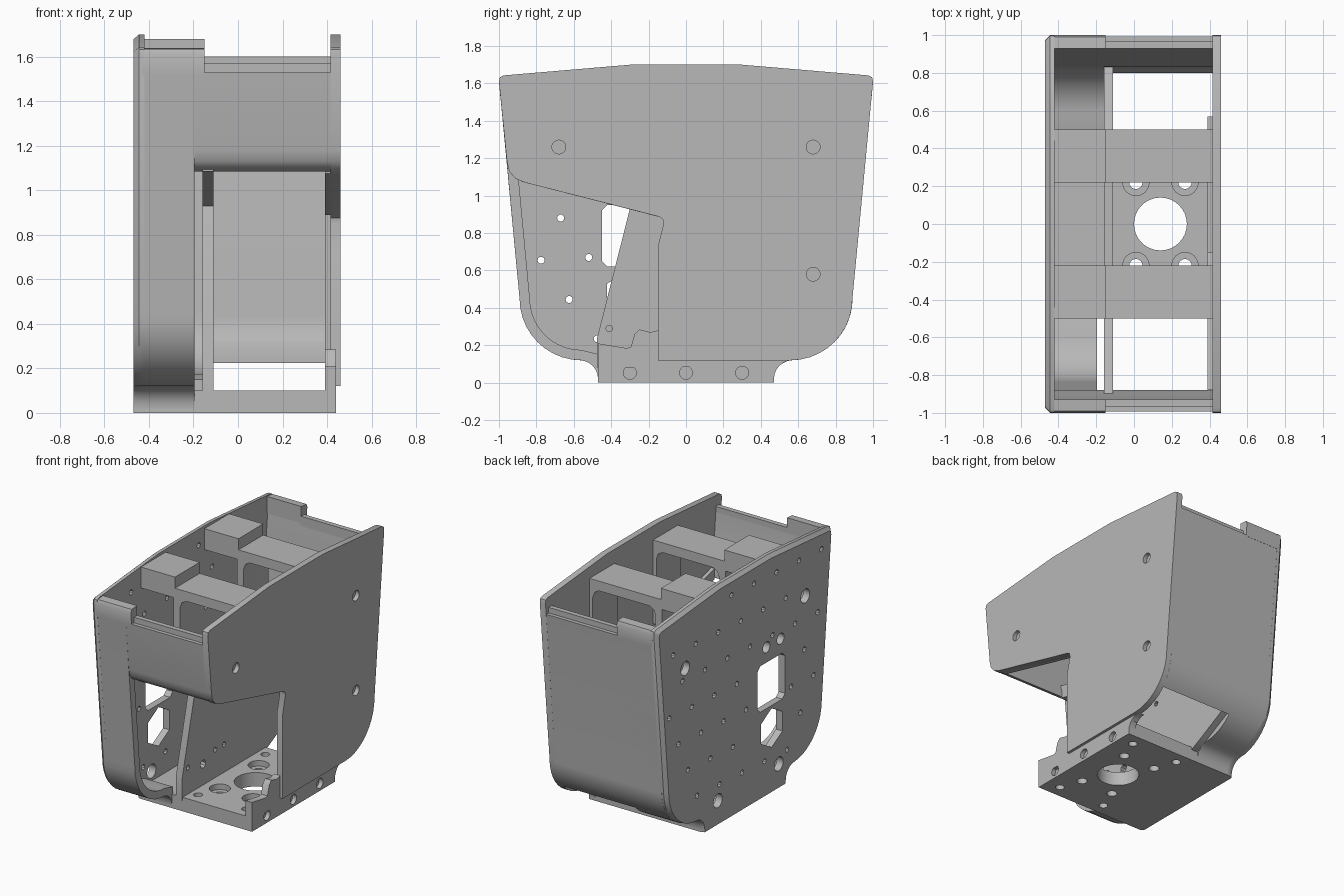
import bpy, bmesh, math
from mathutils import Matrix, Vector

cube = bpy.data.objects.get("Cube")
if cube:
    bpy.data.objects.remove(cube)

grey = bpy.data.materials.new("warm_grey")
grey.use_nodes = True
grey.diffuse_color = (0.48, 0.48, 0.48, 1)
grey.node_tree.nodes["Principled BSDF"].inputs["Base Color"].default_value = (0.48, 0.48, 0.48, 1)
parts = []


def finish(name, bm):
    bmesh.ops.recalc_face_normals(bm, faces=bm.faces)
    mesh = bpy.data.meshes.new(name)
    bm.to_mesh(mesh)
    bm.free()
    mesh.materials.append(grey)
    ob = bpy.data.objects.new(name, mesh)
    bpy.context.collection.objects.link(ob)
    parts.append(ob)
    return ob


def add_prism(bm, pts, lo, hi, axis="x"):
    """Extrude a profile along x (points are y, z) or y (points are x, z)."""
    def ring(level):
        return [bm.verts.new((level, *p) if axis == "x" else (p[0], level, p[1])) for p in pts]
    a, b = ring(lo), ring(hi)
    bm.faces.new(a[::-1])
    bm.faces.new(b)
    for i in range(len(pts)):
        bm.faces.new((a[i - 1], a[i], b[i], b[i - 1]))


def prism(name, pts, lo, hi, axis="x"):
    bm = bmesh.new()
    add_prism(bm, pts, lo, hi, axis)
    return finish(name, bm)


def rect(a0, a1, b0, b1, c=0.0):
    """Rectangle profile with optional cut corners."""
    if not c:
        return [(a0, b0), (a1, b0), (a1, b1), (a0, b1)]
    return [(a0 + c, b0), (a1 - c, b0), (a1, b0 + c), (a1, b1 - c),
            (a1 - c, b1), (a0 + c, b1), (a0, b1 - c), (a0, b0 + c)]


def arc(cy, cz, r, start, end, n=10):
    angles = [math.radians(start + (end - start) * i / n) for i in range(n + 1)]
    return [(cy + r * math.cos(a), cz + r * math.sin(a)) for a in angles]


def add_hole(bm, centre, r, depth, axis="x", sides=16):
    turn = Matrix.Rotation(math.pi / 2, 4, "Y") if axis == "x" else Matrix()
    bmesh.ops.create_cone(bm, cap_ends=True, segments=sides, radius1=r, radius2=r,
                          depth=depth, matrix=Matrix.Translation(centre) @ turn)


def cut(ob, bm):
    cutter = finish("cutter", bm)
    parts.remove(cutter)
    cutter.hide_render = True
    mod = ob.modifiers.new("cut", "BOOLEAN")
    mod.operation, mod.solver, mod.object = "DIFFERENCE", "EXACT", cutter
    bpy.context.view_layer.objects.active = ob
    bpy.ops.object.modifier_apply(modifier=mod.name)
    bpy.data.objects.remove(cutter)


def flip(pts):
    return [(-y, z) for y, z in reversed(pts)]


def edge_y(z):
    return 0.89 + 0.11 * (z - 0.45) / 1.17


# Outline shared by the side plates and end walls
top = [(0.3, 1.7), (0.975, 1.643), (0.995, 1.633), (1.0, 1.61)]
curve = arc(0.56, 0.45, 0.33, 0, -90)
foot = arc(0.57, 0.02, 0.1, 90, 180, 6) + [(0.47, 0)]
half = top + curve + foot

# Full side plate with a chamfered outer rim
bm = bmesh.new()
add_prism(bm, half + flip(half), -0.445, -0.42)
bm.faces.ensure_lookup_table()
cap = bmesh.ops.extrude_face_region(bm, geom=[bm.faces[0]])["geom"]
for v in cap:
    if isinstance(v, bmesh.types.BMVert):
        v.co = Vector((-0.47, v.co.y * 0.975, v.co.z * 0.987))
for f in [f for f in bm.faces if all(abs(v.co.x + 0.445) < 0.001 for v in f.verts)]:
    bm.faces.remove(f)
side_plate = finish("full_side_plate", bm)

bm = bmesh.new()
add_prism(bm, rect(-0.45, -0.14, 0.62, 0.95, 0.03), -0.6, -0.3)
add_prism(bm, arc(-0.3, 0.46, 0.14, 30, 330, 5), -0.6, -0.3)
big = [(-0.68, 1.26, 0.05), (0.68, 1.26, 0.05), (-0.38, 0.17, 0.05),
       (0.31, 0.17, 0.05), (-0.4, 1.06, 0.04), (-0.24, 1.06, 0.04)]
for y, z, r in big:
    add_hole(bm, (-0.45, y, z), r, 0.3)
# Slanted lattice of small fixing holes
keep_out = big + [(-0.3, 0.78, 0.21), (-0.3, 0.46, 0.16)]
for i in range(-9, 10):
    for j in range(-9, 10):
        y, z = -0.67 - 0.105 * i + 0.15 * j, 0.88 - 0.225 * i - 0.21 * j
        inside = 0.2 < z < 1.6 and abs(y) < edge_y(z) - 0.07 - max(0, 0.5 - z) * 0.8
        if inside and all(math.hypot(y - a, z - b) > r + 0.03 for a, b, r in keep_out):
            add_hole(bm, (-0.45, y, z), 0.019, 0.3, sides=10)
cut(side_plate, bm)

# Side plate with the open lower front
slope = [(-0.15, 0.12), (-0.15, 0.73), (-0.12, 0.85), (-0.125, 0.875), (-0.145, 0.888),
         (-0.86, 1.07), (-0.91, 1.09), (-0.945, 1.13), (-0.957, 1.18)]
cut_plate = prism("cutaway_side_plate", top + curve + slope + flip(top), 0.415, 0.46)
bm = bmesh.new()
for y, z in [(-0.68, 1.26), (0.68, 1.26), (0.68, 0.58)]:
    add_hole(bm, (0.46, y, z), 0.037, 0.06)
cut(cut_plate, bm)
prism("slope_rim", [(-0.15, 0.888), (-0.88, 1.075), (-0.88, 1.15), (-0.15, 0.96)], 0.39, 0.42)

# Base block with bores
base = prism("base", rect(-0.47, 0.47, 0, 0.1), -0.44, 0.44)
bm = bmesh.new()
add_hole(bm, (0.14, 0, 0.05), 0.14, 0.4, "z", 32)
for x in (0.01, 0.27):
    for y in (-0.22, 0.22):
        add_hole(bm, (x, y, 0.1), 0.07, 0.08, "z")
cut(base, bm)
bm = bmesh.new()
for x in (0.01, 0.27):
    for y in (-0.22, 0.22):
        add_hole(bm, (x, y, 0.05), 0.035, 0.4, "z")
for x in (-0.05, 0.33):
    for y in (-0.38, 0.38):
        add_hole(bm, (x, y, 0.05), 0.03, 0.4, "z")
for y in (-0.3, 0, 0.3):
    add_hole(bm, (0.44, y, 0.053), 0.035, 0.06)
cut(base, bm)

# Raised rims on the open side of the base, and fillets to the end walls
prism("base_front_rim", [(-0.47, 0.08), (-0.15, 0.08), (-0.15, 0.28), (-0.19, 0.27), (-0.25, 0.285),
                         (-0.275, 0.26), (-0.295, 0.19), (-0.32, 0.185), (-0.47, 0.21)], 0.39, 0.44)
prism("base_side_rim", rect(-0.15, 0.47, 0.09, 0.2), 0.39, 0.418)
prism("base_side_ledge", rect(-0.15, 0.47, 0.09, 0.12), 0.39, 0.44)
fillet = [(0.46, 0.12), (0.46, 0)] + foot[::-1]
prism("back_base_fillet", fillet, -0.43, -0.16)
prism("front_base_fillet", flip(fillet), -0.43, -0.195)
prism("back_base_corner", fillet, 0.39, 0.44)


# End walls that follow the outline
def band(z_top, last, last_inner, t=0.055):
    outer = [(edge_y(z_top), z_top)] + arc(0.56, 0.45, 0.33, 0, last)
    inner = [(edge_y(z_top) - t, z_top)] + arc(0.56, 0.45, 0.33 - t, 0, last_inner)
    if last == -90:
        outer.append((0.46, 0.12))
        inner.append((0.46, 0.15))
    return outer + inner[::-1]


prism("back_wall", band(1.53, -43, -29), -0.43, 0.42)
prism("back_lower_strip", band(1.0, -90, -90), -0.43, -0.16)
prism("front_lower_strip", flip(band(1.53, -90, -90)), -0.43, -0.195)
lip = [(-edge_y(1.53), 1.53), (-0.957, 1.18), (-0.945, 1.13), (-0.92, 1.1), (-0.88, 1.085),
       (-0.88, 1.12), (-0.9, 1.19), (-0.93, 1.53)]
prism("front_wall", lip, -0.43, 0.42)
tab = [(0.992, 1.52), (1.0, 1.61), (0.99, 1.635), (0.93, 1.64), (0.93, 1.52)]
ledge = rect(0.93, 0.965, 1.5, 1.57)
for name, side in (("back", list), ("front", flip)):
    prism(name + "_tab", side(tab), -0.43, -0.15)
    prism(name + "_ledge", side(ledge), -0.16, 0.42)

# Inner dividing wall, with low rims running out to both end walls
inner_wall = prism("inner_wall", [(-0.5, 1.58), (-0.5, 1.08), (-0.9, 1.18), (-0.9, 1.085), (-0.3, 0.93),
                                  (-0.475, 0.24), (-0.475, 0.08), (0.47, 0.08), (0.57, 0.13), (0.8, 0.25),
                                  (0.83, 0.4), (0.5, 0.5), (0.5, 1.58), (0.22, 1.58),
                                  (0.22, 1.35), (-0.22, 1.35), (-0.22, 1.58)], -0.16, -0.11)
bm = bmesh.new()
for y, z, r in [(-0.41, 0.29, 0.018), (-0.24, 0.25, 0.03), (-0.1, 0.3, 0.018), (0, 0.3, 0.018), (0.1, 0.6, 0.018)]:
    add_hole(bm, (-0.13, y, z), r, 0.2, sides=10)
cut(inner_wall, bm)

# Cross bridges with an arched opening, and the raised slabs beside them
for s, name, leg in ((1, "back", 0.09), (-1, "front", 1.0)):
    y0, y1 = sorted((0.22 * s, 0.5 * s))
    arch = [(-0.16, 1.0), (-0.11, 1.0), (-0.11, 1.47), (-0.095, 1.51), (-0.06, 1.53), (0.34, 1.53),
            (0.375, 1.51), (0.39, 1.47), (0.39, leg), (0.42, leg), (0.42, 1.6), (-0.16, 1.6)]
    prism(name + "_bridge", arch, y0, y1, "y")
    prism(name + "_raised_slab", rect(-0.43, -0.15, 1.53, 1.68), y0, y1, "y")

# Smooth curved surfaces, keep sharp edges
for ob in bpy.context.view_layer.objects:
    ob.select_set(ob in parts)
bpy.context.view_layer.objects.active = parts[0]
bpy.ops.object.shade_smooth_by_angle(angle=math.radians(30))
